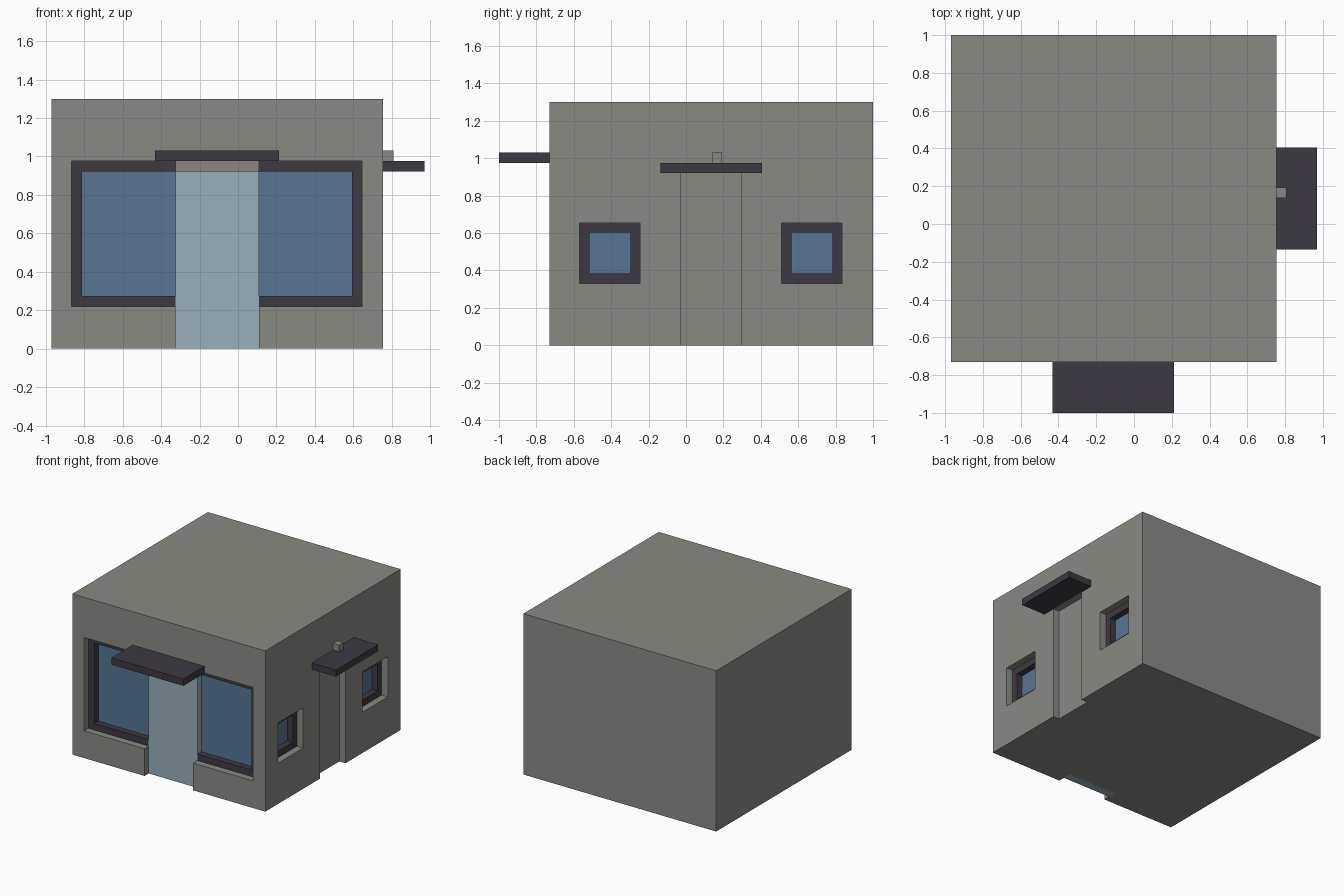
import bpy, bmesh

cube = bpy.data.objects.get("Cube")
if cube:
    bpy.data.objects.remove(cube, do_unlink=True)


def material(name, color):
    m = bpy.data.materials.new(name)
    m.use_nodes = True
    m.diffuse_color = (*color, 1)
    bsdf = next(n for n in m.node_tree.nodes if n.type == 'BSDF_PRINCIPLED')
    bsdf.inputs["Base Color"].default_value = (*color, 1)
    bsdf.inputs["Roughness"].default_value = 0.8
    return m


CONCRETE = material("concrete_grey", (0.255, 0.255, 0.23))
DARK = material("dark_trim", (0.046, 0.042, 0.053))
GLASS = material("blue_glass", (0.095, 0.181, 0.296))
DOOR = material("pale_blue_door", (0.314, 0.429, 0.491))

# Building shell limits and recess depths
X0, X1, Y0, Y1, H = -0.97, 0.755, -0.73, 1.0, 1.3
REVEAL, PANE, BACK = 0.055, 0.105, 0.12


def box(name, mat, x, y, z):
    """Box from (min, max) ranges on each axis."""
    bm = bmesh.new()
    bmesh.ops.create_cube(bm, size=1)
    for v in bm.verts:
        v.co = [r[0] if c < 0 else r[1] for c, r in zip(v.co, (x, y, z))]
    me = bpy.data.meshes.new(name)
    bm.to_mesh(me)
    bm.free()
    me.materials.append(mat)
    ob = bpy.data.objects.new(name, me)
    bpy.context.collection.objects.link(ob)
    return ob


def wall_box(name, mat, side, along, z, depth):
    """Box set into the front or right wall; depth is measured inwards."""
    if side == "front":
        return box(name, mat, along, (Y0 + depth[0], Y0 + depth[1]), z)
    return box(name, mat, (X1 - depth[1], X1 - depth[0]), along, z)


def cut(shell, side, along, z):
    """Carve a recess into the shell and discard the cutter."""
    cutter = wall_box("recess_cutter", CONCRETE, side, along, z, (-0.1, BACK))
    cutter.hide_render = True
    mod = shell.modifiers.new("recess", 'BOOLEAN')
    mod.operation = 'DIFFERENCE'
    mod.solver = 'EXACT'
    mod.object = cutter
    bpy.context.view_layer.update()
    dg = bpy.context.evaluated_depsgraph_get()
    mesh = bpy.data.meshes.new_from_object(shell.evaluated_get(dg))
    shell.modifiers.clear()
    shell.data = mesh
    bpy.data.objects.remove(cutter, do_unlink=True)


def window(name, side, along, z, w=0.053):
    """Four dark frame bars around a recessed pane."""
    (a, b), (lo, hi) = along, z
    d = (REVEAL, BACK)
    wall_box(name + "_frame_bottom", DARK, side, along, (lo, lo + w), d)
    wall_box(name + "_frame_top", DARK, side, along, (hi - w, hi), d)
    wall_box(name + "_frame_start", DARK, side, (a, a + w), (lo + w, hi - w), d)
    wall_box(name + "_frame_end", DARK, side, (b - w, b), (lo + w, hi - w), d)
    wall_box(name + "_glass", GLASS, side, (a + w, b - w), (lo + w, hi - w), (PANE, BACK))


# Shell with recesses for the shop window, doors and side windows
shell = box("building_shell", CONCRETE, (X0, X1), (Y0, Y1), (0, H))
shop = ((-0.865, 0.645), (0.22, 0.975))
door_x, side_door_y, door_top = (-0.325, 0.11), (-0.03, 0.295), 0.922
side_windows = {"side_window_front": ((-0.57, -0.245), (0.33, 0.655)),
                "side_window_back": ((0.51, 0.835), (0.33, 0.655))}
cut(shell, "front", *shop)
cut(shell, "front", door_x, (-0.1, door_top))
cut(shell, "right", side_door_y, (-0.1, door_top))
for along, z in side_windows.values():
    cut(shell, "right", along, z)

# Windows
window("shop_window", "front", *shop)
for name, (along, z) in side_windows.items():
    window(name, "right", along, z)

# Front door, with the wall closing the gap above it
wall_box("front_door", DOOR, "front", door_x, (0, door_top), (REVEAL - 0.002, BACK))
wall_box("front_door_lintel", CONCRETE, "front", door_x, (door_top, 0.975), (0, BACK))

# Side door
wall_box("side_door", CONCRETE, "right", side_door_y, (0, door_top), (REVEAL, BACK))

# Canopies and the small block resting on the side one
box("front_canopy", DARK, (-0.432, 0.212), (-1.0, Y0), (0.975, 1.03))
box("side_canopy", DARK, (X1, 0.97), (-0.135, 0.405), (0.922, 0.975))
box("side_canopy_block", CONCRETE, (X1, 0.808), (0.138, 0.192), (0.975, 1.03))
